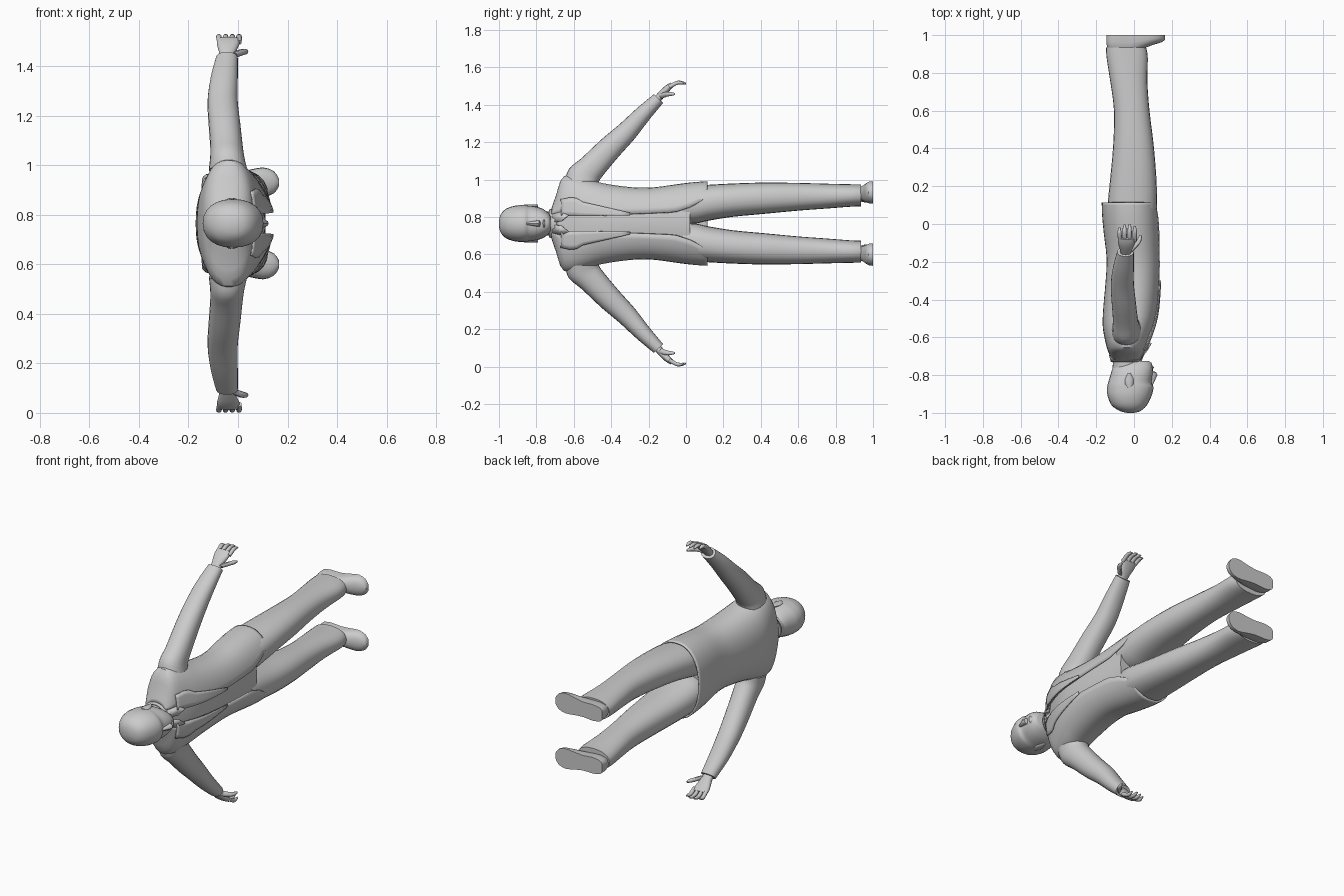
import bpy, bmesh, math
from mathutils import Vector

if "Cube" in bpy.data.objects:
    bpy.data.objects.remove(bpy.data.objects["Cube"])

MID = 0.765          # height of the body's centre plane
parts = []

grey = bpy.data.materials.new("plain grey")
grey.use_nodes = True
grey.diffuse_color = (0.6, 0.6, 0.6, 1)
bsdf = next(n for n in grey.node_tree.nodes if n.type == 'BSDF_PRINCIPLED')
bsdf.inputs["Base Color"].default_value = grey.diffuse_color
bsdf.inputs["Roughness"].default_value = 0.8


def smooth_rows(rows, k=3):
    """Insert in-between sections on a smooth curve through the rows."""
    out = []
    for i in range(len(rows) - 1):
        quad = [rows[max(0, min(len(rows) - 1, i + j))] for j in (-1, 0, 1, 2)]
        for s in range(k):
            t = s / k
            out.append(tuple(b + 0.5 * t * (c - a + t * (2*a - 5*b + 4*c - d + t * (3*(b - c) + d - a)))
                             for a, b, c, d in zip(*quad)))
    return out + [rows[-1]]


def ring(x, y, w, hx, hw, tilt=0, side=1, p=2.0, n=24, gap=0):
    """Rounded section across x and a direction tilted in the y-z plane."""
    pts = []
    f = math.radians(tilt)
    for i in range(n + 1 if gap else n):
        a = gap + (2 * math.pi - 2 * gap) * i / n
        c, s = math.cos(a), math.sin(a)
        u = math.copysign(abs(c) ** (2 / p), c) * hx
        v = math.copysign(abs(s) ** (2 / p), s) * hw
        pts.append((x + u, y - v * math.sin(f), MID + side * (w + v * math.cos(f))))
    return pts


def loft(name, rings, closed=True, cap=True, thick=0):
    bm = bmesh.new()
    vs = [[bm.verts.new(q) for q in r] for r in rings]
    n = len(vs[0])
    for a, b in zip(vs, vs[1:]):
        for i in range(n if closed else n - 1):
            j = (i + 1) % n
            bm.faces.new((a[i], a[j], b[j], b[i]))
    if cap:
        bm.faces.new(vs[0])
        bm.faces.new(vs[-1])
    bmesh.ops.recalc_face_normals(bm, faces=bm.faces)
    me = bpy.data.meshes.new(name)
    bm.to_mesh(me)
    bm.free()
    me.materials.append(grey)
    ob = bpy.data.objects.new(name, me)
    bpy.context.collection.objects.link(ob)
    if thick:
        m = ob.modifiers.new("thickness", 'SOLIDIFY')
        m.thickness, m.offset = thick, 0
    parts.append(ob)
    return ob


def span(rows):
    """Turn (y, back, front, half width) into (x, y, w, hx, hw)."""
    return [((b + f) / 2, y, 0, (f - b) / 2, w) for y, b, f, w in rows]


def blend(y, pts):
    for (a, va), (b, vb) in zip(pts, pts[1:]):
        if y <= b:
            return va + (vb - va) * max(0, (y - a) / (b - a))
    return pts[-1][1]


# Head and neck
head = span([(-1.0, -.035, .0, .015), (-.99, -.075, .035, .05), (-.96, -.118, .068, .08),
             (-.91, -.14, .093, .096), (-.865, -.142, .103, .098), (-.84, -.137, .094, .096),
             (-.80, -.125, .099, .09), (-.765, -.113, .1, .078), (-.735, -.09, .092, .056),
             (-.725, -.07, .075, .04)])
loft("head", [ring(*r, p=2.2) for r in smooth_rows(head)])
loft("neck", [ring(*r) for r in span([(-.81, -.118, .03, .064), (-.74, -.112, .028, .063),
                                      (-.64, -.12, .04, .075)])])
nose = span([(-.852, .085, .1, .007), (-.80, .08, .124, .016), (-.785, .08, .118, .018), (-.778, .08, .1, .012)])
loft("nose", [ring(*r, n=10) for r in nose])
loft("lips", [ring(*r, n=12) for r in span([(-.768, .07, .098, .015), (-.76, .07, .107, .026),
                                            (-.75, .07, .098, .015)])])

# Jacket with open front, shirt beneath
coat = smooth_rows(span([(-.715, -.112, .03, .078), (-.69, -.125, .045, .15), (-.65, -.14, .062, .25),
                         (-.55, -.16, .1, .24), (-.45, -.158, .122, .212), (-.3, -.145, .133, .19),
                         (-.18, -.14, .135, .188), (-.05, -.155, .134, .205), (.05, -.164, .134, .217),
                         (.115, -.166, .134, .221)]))
opening = [(-.72, .05), (-.6, .045), (-.3, .05), (-.06, .06), (.03, .09), (.115, .14)]
P = 2.3
loft("jacket", [ring(*r, p=P, n=36, gap=math.asin((blend(r[1], opening) / r[4]) ** (P / 2)))
                for r in coat], closed=False, cap=False, thick=.01)
loft("shirt", [ring(x - .008, y, 0, hx - .014, hw - .014, p=P) for x, y, w, hx, hw in coat if y < .05])

# Lapels follow the jacket's chest
lapel_edge = [(-.66, .13), (-.6, .145), (-.55, .115), (-.28, .053)]
for side, label in ((1, "left"), (-1, "right")):
    strips = []
    for x, y, _, hx, hw in coat:
        if -.67 < y < -.28:
            a, b = blend(y, opening) - .006, blend(y, lapel_edge)
            ws = [a + (b - a) * i / 4 for i in range(5)]
            strips.append([(x + hx * (1 - (w / hw) ** P) ** (1 / P) + .01, y, MID + side * w) for w in ws])
    loft(label + "_lapel", strips, closed=False, cap=False, thick=.006)
    # Pointed shirt collar
    loft(label + "_collar_point", [[(.035, -.715, MID + side * .006), (.03, -.715, MID + side * .05)],
                                   [(.07, -.665, MID + side * .012), (.058, -.665, MID + side * .062)],
                                   [(.09, -.63, MID + side * .042), (.088, -.632, MID + side * .046)]],
         closed=False, cap=False, thick=.008)
loft("collar", [ring(*r) for r in span([(-.73, -.118, .034, .07), (-.69, -.13, .05, .084)])],
     cap=False, thick=.008)

# Limbs, built once for each side
for side, label in ((1, "left"), (-1, "right")):
    leg = [(y, (b + f) / 2, (f - b) / 2, (i + o) / 2, (o - i) / 2) for y, b, f, i, o in
           [(-.02, -.13, .11, .0, .19), (.05, -.14, .118, .0, .202), (.12, -.138, .122, .015, .207),
            (.25, -.125, .118, .036, .214), (.42, -.11, .104, .052, .219), (.6, -.106, .082, .069, .217),
            (.75, -.125, .071, .08, .213), (.88, -.145, .073, .09, .21), (.935, -.148, .064, .092, .209)]]
    loft(label + "_trouser_leg", [ring(x, y, w, hx, hw, side=side, p=2.3)
                                  for y, x, hx, w, hw in smooth_rows(leg)])

    # Shoe: flat sole, domed sections from heel to toe
    shoe = [(-.145, .05, .022, .158), (-.13, .085, .04, .158), (-.08, .1, .048, .158), (-.02, .1, .045, .16),
            (.04, .075, .052, .163), (.1, .052, .06, .166), (.145, .038, .045, .166), (.165, .024, .016, .165)]
    rings = []
    for x, h, hw, c in smooth_rows(shoe, 2):
        arc = [math.pi * i / 12 for i in range(13)]
        rings.append([(x, 1 - h * math.sin(a) ** .7 if 0 < a < 3.1 else 1,
                       MID + side * (c + hw * math.cos(a))) for a in arc])
    loft(label + "_shoe", rings)

    sleeve = [(-.04, -.56, .215, .078, .088, 80), (-.043, -.545, .26, .07, .087, 68),
              (-.046, -.50, .305, .066, .074, 54), (-.055, -.405, .405, .064, .065, 47),
              (-.062, -.315, .492, .061, .056, 46), (-.056, -.23, .585, .055, .045, 46),
              (-.045, -.147, .668, .044, .034, 46)]
    loft(label + "_sleeve", [ring(*r, side=side, p=2.2) for r in smooth_rows(sleeve)])

    # Hand
    palm = [(-.045, -.17, .645, .027, .02, 46), (-.043, -.135, .685, .032, .02, 48),
            (-.04, -.1, .722, .045, .018, 42), (-.038, -.075, .742, .045, .013, 30)]
    loft(label + "_palm", [ring(*r, side=side, p=2.4, n=16) for r in smooth_rows(palm, 2)])
    for i, reach in enumerate((-.018, -.004, 0, -.01)):
        x = -.077 + i * .027
        finger = [(x * .95, -.09, .73, .011, .011, 35), (x, -.05, .752, .0115, .011, 12),
                  (x, -.02 + reach, .753, .01, .009, -4), (x, reach, .748, .005, .004, -10)]
        loft(f"{label}_finger_{i + 1}", [ring(*r, side=side, n=10) for r in smooth_rows(finger, 2)])
    thumb = [(-.02, -.14, .678, .017, .016, 40), (.012, -.11, .69, .015, .014, 25),
             (.03, -.08, .693, .012, .011, 10), (.034, -.058, .692, .005, .005, 0)]
    loft(label + "_thumb", [ring(*r, side=side, n=10) for r in smooth_rows(thumb, 2)])

    # Ear
    ear = [(-.865, .008), (-.85, .022), (-.82, .022), (-.79, .007)]
    loft(label + "_ear", [ring(-.025, y, .095, h, .008, side=side, n=10) for y, h in ear])

# Smooth shading with sharp creases kept
bpy.ops.object.select_all(action='DESELECT')
for ob in parts:
    ob.select_set(True)
bpy.context.view_layer.objects.active = parts[0]
bpy.ops.object.shade_smooth_by_angle(angle=math.radians(40))
